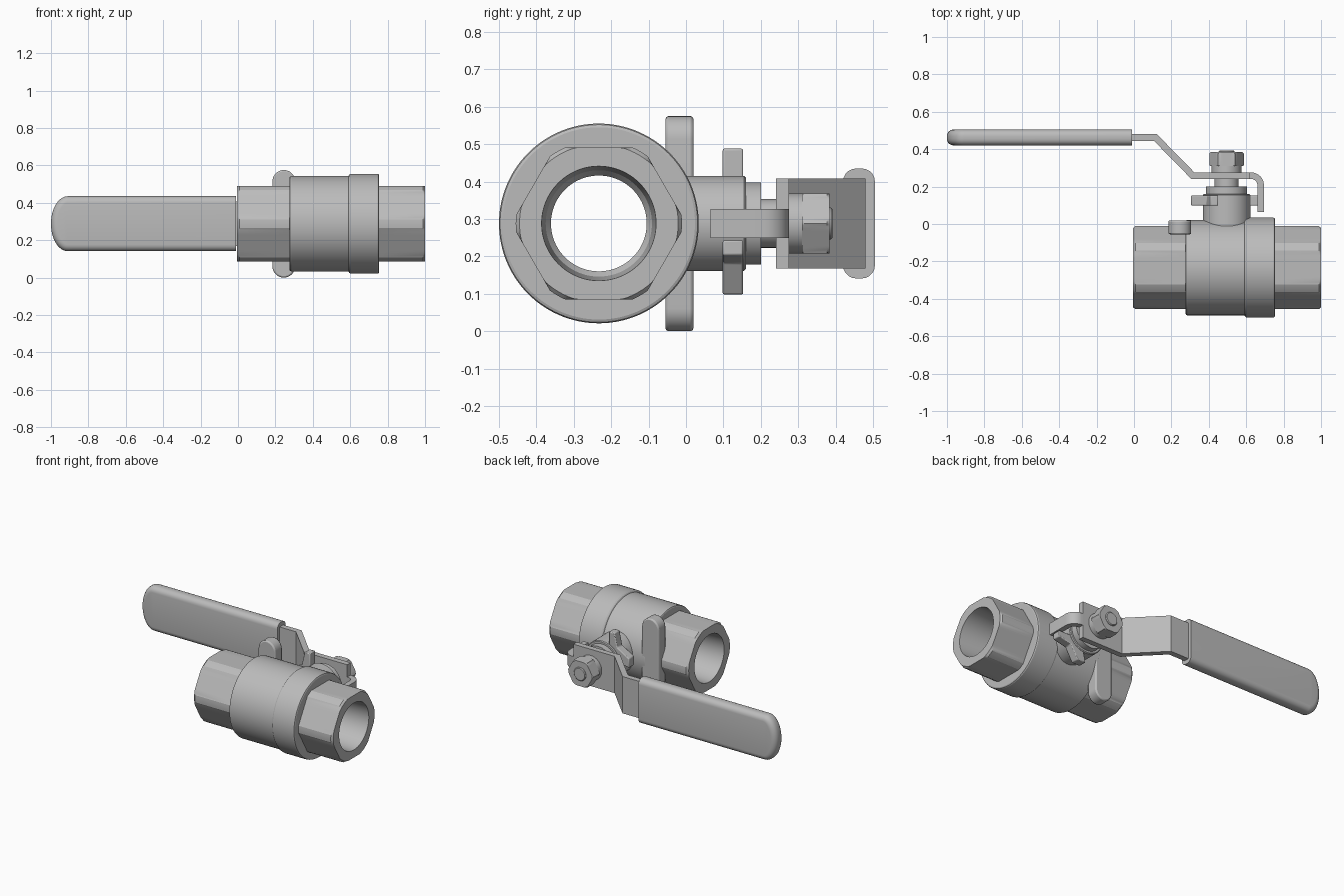
import bpy, bmesh, math
from mathutils import Vector

if "Cube" in bpy.data.objects:
    bpy.data.objects.remove(bpy.data.objects["Cube"])

AXIS_Y, AXIS_Z = -0.233, 0.288   # pipe axis
STEM_X = 0.495                   # stem axis position

steel = bpy.data.materials.new("grey steel")
steel.use_nodes = True
GREY = (0.5, 0.5, 0.5, 1)
steel.diffuse_color = GREY
steel.node_tree.nodes["Principled BSDF"].inputs["Base Color"].default_value = GREY


def finish(name, bm, bevel=0.0):
    bmesh.ops.recalc_face_normals(bm, faces=bm.faces)
    mesh = bpy.data.meshes.new(name)
    bm.to_mesh(mesh)
    bm.free()
    mesh.materials.append(steel)
    obj = bpy.data.objects.new(name, mesh)
    bpy.context.collection.objects.link(obj)
    bpy.ops.object.select_all(action='DESELECT')
    obj.select_set(True)
    bpy.context.view_layer.objects.active = obj
    if bevel:
        mod = obj.modifiers.new("Soft edges", 'BEVEL')
        mod.width, mod.segments = bevel, 2
        mod.limit_method = 'ANGLE'
    bpy.ops.object.shade_smooth_by_angle(angle=math.radians(20))
    return obj


def lathe(name, profile, axis, apothem=None, closed=False, steps=120):
    """Turn (position, radius) points; an apothem trims the outside to a hexagon."""
    bm = bmesh.new()
    rings = []
    for a, r in profile:
        ring = []
        for i in range(steps):
            t = math.tau * i / steps
            rad = r
            if apothem:
                rad = min(r, apothem / math.cos(t % (math.pi / 3) - math.pi / 6))
            u, v = rad * math.cos(t), rad * math.sin(t)
            co = (a, AXIS_Y + u, AXIS_Z + v) if axis == 'X' else (STEM_X + u, a, AXIS_Z + v)
            ring.append(bm.verts.new(co))
        rings.append(ring)
    pairs = list(zip(rings, rings[1:]))
    if closed:
        pairs.append((rings[-1], rings[0]))
    else:
        bm.faces.new(rings[0])
        bm.faces.new(rings[-1])
    for p, q in pairs:
        for i in range(steps):
            j = (i + 1) % steps
            bm.faces.new((p[i], p[j], q[j], q[i]))
    return finish(name, bm)


def prism(points, lo, hi, axis):
    """Extrude an outline: (x, z) along Y or (x, y) along Z."""
    bm = bmesh.new()
    verts = [bm.verts.new((a, lo, b) if axis == 'Y' else (a, b, lo)) for a, b in points]
    face = bm.faces.new(verts)
    out = bmesh.ops.extrude_face_region(bm, geom=[face])
    move = Vector((0, hi - lo, 0)) if axis == 'Y' else Vector((0, 0, hi - lo))
    bmesh.ops.translate(bm, vec=move,
                        verts=[g for g in out["geom"] if isinstance(g, bmesh.types.BMVert)])
    return bm


def strip(path, thick):
    """Outline of a bent sheet following a path, with mitred corners."""
    pts = [Vector(p) for p in path]
    left, right = [], []
    for i, p in enumerate(pts):
        d0 = (p - pts[i - 1]).normalized() if i else (pts[1] - p).normalized()
        d1 = (pts[i + 1] - p).normalized() if i < len(pts) - 1 else d0
        d = (d0 + d1).normalized()
        n = Vector((-d.y, d.x)) * (thick / 2 / d.dot(d0))
        left.append(p + n)
        right.append(p - n)
    return left + right[::-1]


# Threaded hexagonal ends, bored through
for name, outer, inner in (("left_end", -0.005, 0.30), ("right_end", 1.0, 0.73)):
    s = 1 if inner > outer else -1
    lathe(name, [(outer, 0.153), (outer, 0.212), (outer + s * 0.012, 0.2222),
                 (inner, 0.2222), (inner, 0.128), (outer + s * 0.22, 0.128),
                 (outer + s * 0.2, 0.142)], 'X', apothem=0.203, closed=True)

# Round main body and the wider screwed collar
lathe("main_body", [(0.275, 0.128), (0.275, 0.246), (0.278, 0.252), (0.285, 0.255),
                    (0.61, 0.255), (0.61, 0.128)], 'X', closed=True)
lathe("body_collar", [(0.59, 0.128), (0.59, 0.255), (0.594, 0.262), (0.602, 0.267),
                      (0.745, 0.267), (0.752, 0.264), (0.755, 0.257),
                      (0.755, 0.128)], 'X', closed=True)

# Neck, gland, stem and nut on the stem axis
lathe("neck", [(-0.1, 0.127), (0.155, 0.127), (0.16, 0.122)], 'Y', steps=64)
lathe("gland", [(0.15, 0.11), (0.2, 0.11)], 'Y', steps=64)
lathe("stem", [(0.19, 0.065), (0.32, 0.065), (0.32, 0.043),
               (0.387, 0.043), (0.392, 0.038)], 'Y', steps=48)
lathe("washer", [(0.27, 0.08), (0.312, 0.08)], 'Y', steps=48)
lathe("stem_nut", [(0.31, 0.088), (0.315, 0.0925), (0.377, 0.0925), (0.384, 0.085)],
      'Y', apothem=0.08)

# Stop lugs, mirrored across the diagonal of the neck
lug = [(-0.045, 0.03), (-0.045, 0.2), (-0.085, 0.2), (-0.105, 0.11), (-0.19, 0.06), (-0.19, 0.0)]
for name, swap in (("upper_stop_lug", False), ("lower_stop_lug", True)):
    outline = [(b, a) if swap else (a, b) for a, b in lug]
    finish(name, prism([(STEM_X + a, AXIS_Z + b) for a, b in outline], 0.098, 0.153, 'Y'), 0.005)

# Upright mounting bar with round ends
half = 0.061
bar = []
for centre, start in ((0.575 - half, 0), (half, math.pi)):
    for i in range(17):
        t = start + math.pi * i / 16
        bar.append((0.245 + half * math.cos(t), centre + half * math.sin(t)))
finish("mounting_bar", prism(bar, -0.055, 0.02, 'Y'), 0.008)

# Bent lever plate and its curled stop tab
lever = [(-0.05, 0.462), (0.115, 0.462), (0.315, 0.258), (0.62, 0.258)]
finish("lever_plate", prism(strip(lever, 0.036), AXIS_Z - 0.12, AXIS_Z + 0.12, 'Z'))
bend = [(0.627 + 0.05 * math.sin(t), 0.208 + 0.05 * math.cos(t))
        for t in (math.pi / 2 * i / 8 for i in range(9))]
tab = [(0.58, 0.258)] + bend + [(0.677, 0.065)]
finish("lever_stop_tab", prism(strip(tab, 0.035), AXIS_Z - 0.039, AXIS_Z + 0.039, 'Z'))

# Soft grip sleeve: rounded free end and long edges, square mouth
grip = [(-0.01, AXIS_Z + 0.147)]
for i in range(25):
    t = math.pi * i / 24
    grip.append((-0.91 - 0.09 * math.sin(t), AXIS_Z + 0.147 * math.cos(t)))
grip.append((-0.01, AXIS_Z - 0.147))
bm = prism(grip, 0.42, 0.505, 'Y')
rims = [e for e in bm.edges
        if abs(e.verts[0].co.y - e.verts[1].co.y) < 0.001
        and min(v.co.x for v in e.verts) < -0.1]
bmesh.ops.bevel(bm, geom=rims, offset=0.035, offset_type='OFFSET', segments=5,
                profile=0.5, affect='EDGES', clamp_overlap=True)
finish("grip_sleeve", bm)
